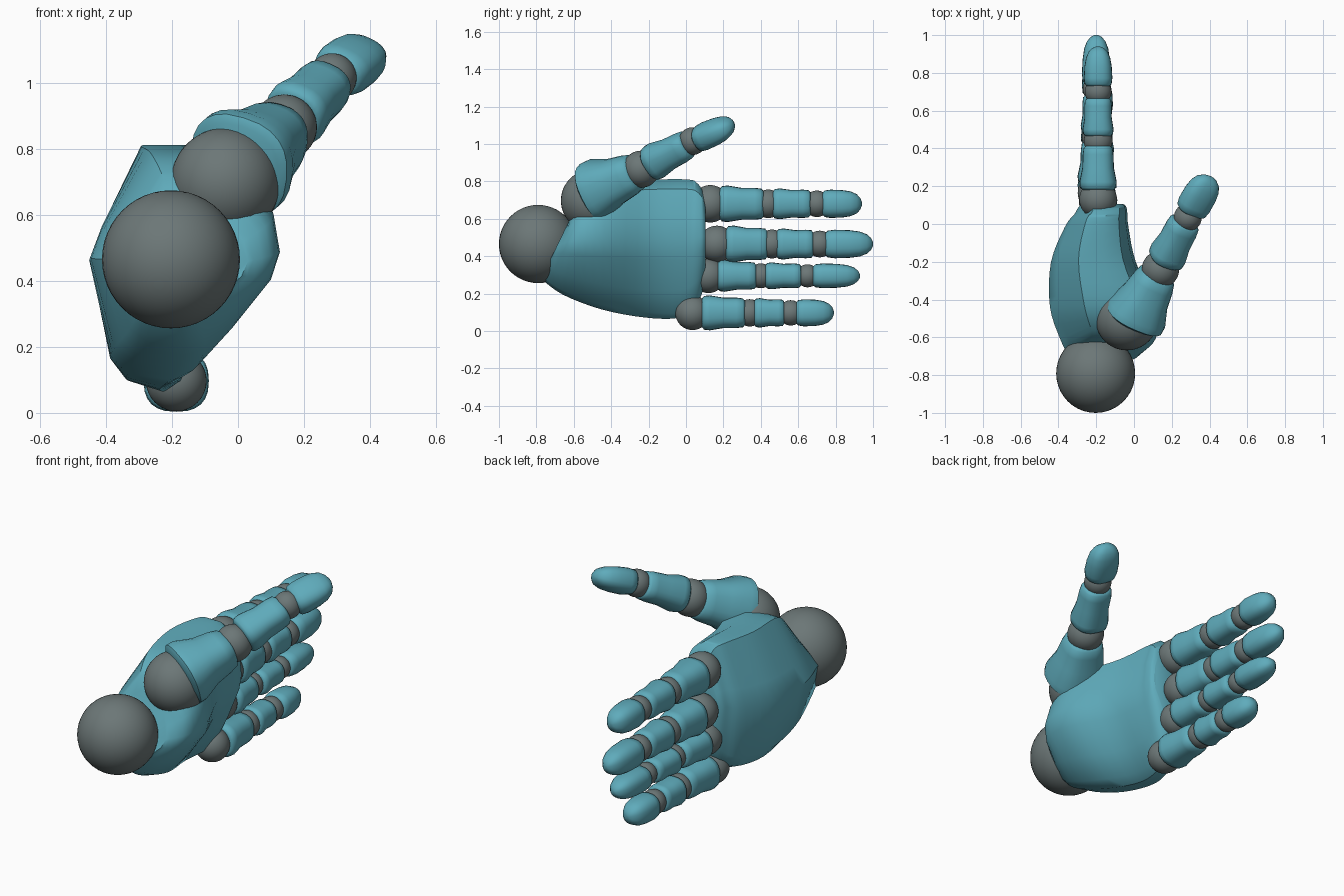
import bpy, bmesh, math
from mathutils import Vector

if "Cube" in bpy.data.objects:
    bpy.data.objects.remove(bpy.data.objects["Cube"])


def material(name, rgb):
    m = bpy.data.materials.new(name)
    m.diffuse_color = (*rgb, 1)
    m.use_nodes = True
    m.node_tree.nodes["Principled BSDF"].inputs["Base Color"].default_value = m.diffuse_color
    return m


TEAL = material("teal_shell", (0.115, 0.41, 0.50))
GREY = material("grey_joint", (0.15, 0.185, 0.185))


def loft(name, rings, mat, angle):
    """Skin a list of equal-length point rings and cap both ends."""
    bm = bmesh.new()
    rows = [[bm.verts.new(p) for p in ring] for ring in rings]
    n = len(rows[0])
    for a, b in zip(rows, rows[1:]):
        for i in range(n):
            j = (i + 1) % n
            bm.faces.new((a[i], a[j], b[j], b[i]))
    bm.faces.new(rows[0])
    bm.faces.new(rows[-1])
    bmesh.ops.recalc_face_normals(bm, faces=bm.faces)
    mesh = bpy.data.meshes.new(name)
    bm.to_mesh(mesh)
    bm.free()
    mesh.materials.append(mat)
    ob = bpy.data.objects.new(name, mesh)
    bpy.context.collection.objects.link(ob)
    bpy.ops.object.select_all(action='DESELECT')
    ob.select_set(True)
    bpy.context.view_layer.objects.active = ob
    bpy.ops.object.shade_smooth_by_angle(angle=math.radians(angle))
    return ob


def ball(name, pos, r):
    bpy.ops.mesh.primitive_uv_sphere_add(segments=40, ring_count=24, radius=r, location=pos)
    ob = bpy.context.object
    ob.name = name
    ob.data.materials.append(GREY)
    bpy.ops.object.shade_smooth()


def smooth_rows(rows, steps):
    """Catmull-Rom interpolation between rows of numbers."""
    p = [rows[0]] + rows + [rows[-1]]
    out = []
    for a, b, c, d in zip(p, p[1:], p[2:], p[3:]):
        for k in range(steps):
            t = k / steps
            out.append([.5 * (2 * q + (r - o) * t + (2 * o - 5 * q + 4 * r - s) * t * t
                              + (3 * q - o - 3 * r + s) * t ** 3)
                        for o, q, r, s in zip(a, b, c, d)])
    return out + [list(rows[-1])]


# profiles: (position along the segment, width scale)
PHALANX = [(0, .80), (.05, .95), (.18, 1), (.5, .90), (.8, .93), (.95, .90), (1, .76)]
TIP = [(0, .76), (.05, .92), (.2, 1), (.5, 1), (.72, .92), (.87, .73), (.96, .45), (1, .15)]


def segment(name, a, b, start, end, profile, up=(0, 0, 1)):
    """Rounded finger shell from a to b; start and end are (half width, half height)."""
    a, b = Vector(a), Vector(b)
    d = (b - a).normalized()
    w = d.cross(Vector(up)).normalized()
    h = w.cross(d)
    rings = []
    for t, s in profile:
        rw = (start[0] + (end[0] - start[0]) * t) * s
        rh = (start[1] + (end[1] - start[1]) * t) * s
        ring = []
        for i in range(24):
            c, q = math.cos(i * math.tau / 24), math.sin(i * math.tau / 24)
            u = math.copysign(abs(c) ** .8, c) * rw
            v = math.copysign(abs(q) ** .8, q) * rh
            ring.append(a.lerp(b, t) + w * u + h * v)
        rings.append(ring)
    loft(name, rings, TEAL, 50)


# wrist ball
ball("wrist_ball", (-.203, -.791, .465), .209)

# palm: one faceted cross-section, scaled along the hand
SECTION = [(-.35, 1), (.25, 1), (.7, .86), (.93, .5), (1, .12), (.9, -.16), (.5, -.6),
           (.15, -.92), (-.1, -1), (-.55, -.92), (-.75, -.76), (-1, .05), (-.85, .34)]
# y at bottom, y at top, bottom z, top z, left x, right x
STATIONS = [(-.775, -.62, .28, .60, -.35, .03), (-.66, -.565, .195, .705, -.39, .115),
            (-.45, -.43, .115, .785, -.445, .115), (-.22, -.19, .072, .808, -.44, .01),
            (-.04, .01, .07, .81, -.365, -.03), (.045, .06, .125, .79, -.315, -.035),
            (.085, .09, .20, .745, -.295, -.04), (.105, .105, .28, .68, -.275, -.055)]
rings = []
for yb, yt, zb, zt, x0, x1 in smooth_rows(STATIONS, 4):
    rings.append([((x0 + x1) / 2 + u * (x1 - x0) / 2,
                   yb + (yt - yb) * (v + 1) / 2,
                   zb + (zt - zb) * (v + 1) / 2) for u, v in SECTION])
loft("palm", rings, TEAL, 36)

# fingers: name, x, z, knuckle y, knuckle radius, half height, joint 1 y, joint 2 y, tip y
FINGERS = [("index", -.19, .68, .13, .10, .094, .44, .70, .94),
           ("middle", -.20, .465, .165, .098, .095, .46, .715, 1.0),
           ("ring", -.20, .295, .12, .092, .082, .40, .65, .93),
           ("little", -.187, .097, .035, .092, .090, .34, .56, .79)]
for n, x, z, yk, rk, hh, y1, y2, yt in FINGERS:
    ball(n + "_knuckle", (x, yk, z), rk)
    ball(n + "_middle_joint", (x, y1, z), hh * .81)
    ball(n + "_end_joint", (x, y2, z), hh * .75)
    segment(n + "_lower", (x, yk + .05, z), (x, y1 - .025, z),
            (.102, hh * 1.06), (.084, hh * .95), PHALANX)
    segment(n + "_mid", (x, y1 + .025, z), (x, y2 - .035, z),
            (.083, hh * .88), (.077, hh * .86), PHALANX)
    segment(n + "_tip", (x, y2 + .03, z), (x, yt, z),
            (.078, hh * .82), (.066, hh * .74), TIP)

# thumb
UP = (.22, -.5, .84)
ball("thumb_base_ball", (-.038, -.503, .697), .166)
ball("thumb_middle_joint", (.14, -.24, .865), .099)
ball("thumb_end_joint", (.285, .035, 1.015), .074)
segment("thumb_lower", (-.005, -.508, .745), (.128, -.265, .85),
        (.175, .172), (.108, .108), PHALANX, (.1, -.42, .9))
segment("thumb_mid", (.162, -.195, .893), (.272, .012, 1.0),
        (.10, .10), (.09, .082), PHALANX, UP)
segment("thumb_tip", (.298, .065, 1.027), (.405, .25, 1.105),
        (.09, .072), (.09, .062), TIP, UP)
